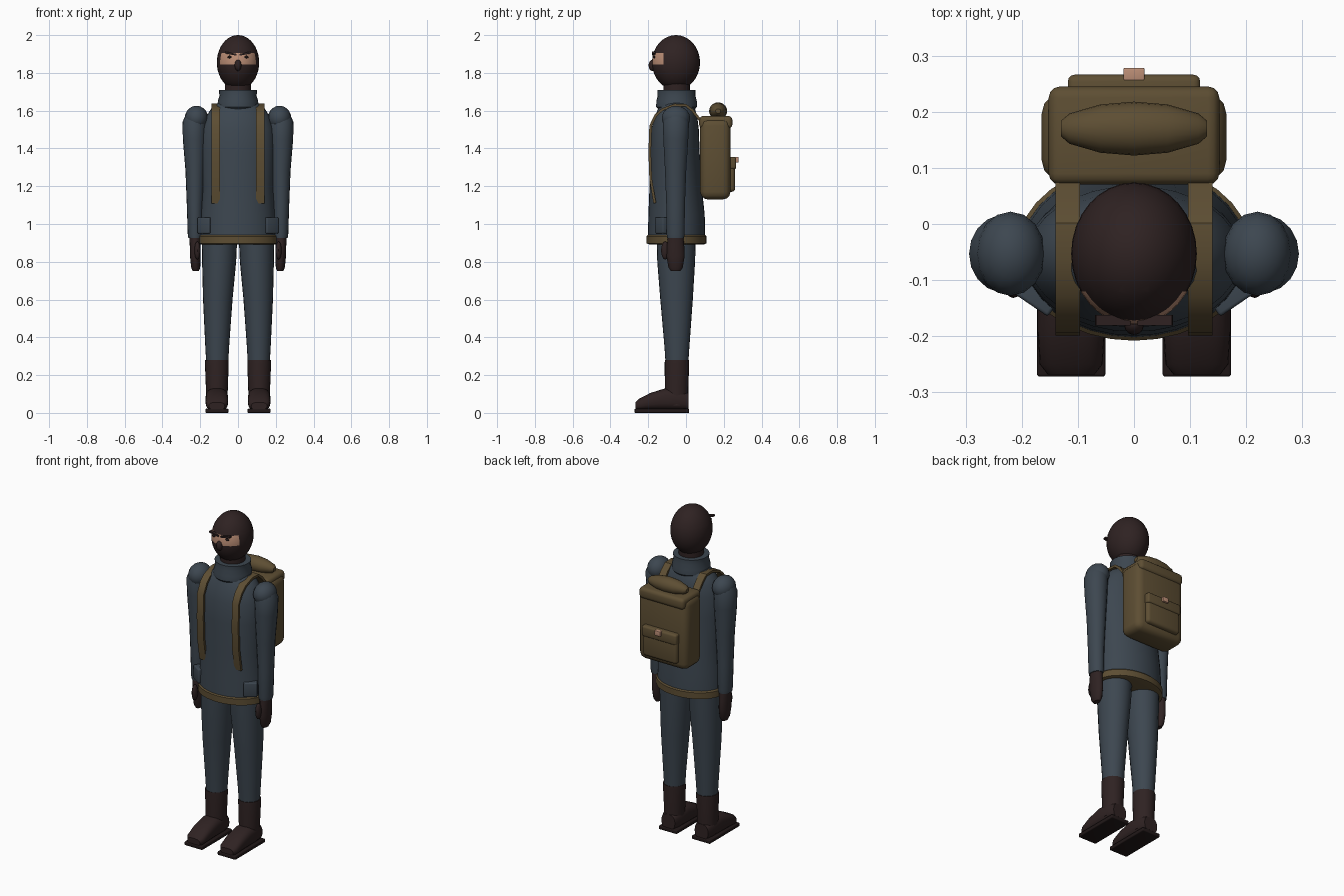
import bpy, bmesh, math
from mathutils import Vector, Matrix

if "Cube" in bpy.data.objects:
    bpy.data.objects.remove(bpy.data.objects["Cube"], do_unlink=True)


def material(name, rgb):
    m = bpy.data.materials.new(name)
    m.use_nodes = True
    m.diffuse_color = (*rgb, 1)
    m.node_tree.nodes["Principled BSDF"].inputs["Base Color"].default_value = (*rgb, 1)
    return m


BLUE = material("slate blue cloth", (.046, .062, .080))
BROWN = material("brown canvas", (.110, .076, .033))
DARK = material("dark knit and leather", (.028, .016, .016))
SOLE = material("black rubber", (.015, .009, .009))
SKIN = material("skin", (.50, .27, .18))


def finish(name, bm, mats, angle=40):
    bmesh.ops.recalc_face_normals(bm, faces=bm.faces)
    mesh = bpy.data.meshes.new(name)
    bm.to_mesh(mesh)
    bm.free()
    ob = bpy.data.objects.new(name, mesh)
    bpy.context.collection.objects.link(ob)
    for m in mats:
        mesh.materials.append(m)
    bpy.ops.object.select_all(action='DESELECT')
    ob.select_set(True)
    bpy.context.view_layer.objects.active = ob
    bpy.ops.object.shade_smooth_by_angle(angle=math.radians(angle))
    return ob


def loft(name, rings, mat, axis='Z', sides=24, power=1.0):
    """Each ring: position on the axis, centre a, centre b, radius a, radius b."""
    bm = bmesh.new()
    loops = []
    for pos, ca, cb, ra, rb in rings:
        loop = []
        for i in range(sides):
            t = math.tau * i / sides
            c, s = math.cos(t), math.sin(t)
            a = ca + ra * math.copysign(abs(c) ** power, c)
            b = cb + rb * math.copysign(abs(s) ** power, s)
            p = {'Z': (a, b, pos), 'Y': (a, pos, b), 'X': (pos, a, b)}[axis]
            loop.append(bm.verts.new(p))
        loops.append(loop)
    for lo, hi in zip(loops, loops[1:]):
        for i in range(sides):
            j = (i + 1) % sides
            bm.faces.new((lo[i], lo[j], hi[j], hi[i]))
    bm.faces.new(loops[0])
    bm.faces.new(loops[-1])
    return finish(name, bm, [mat])


def ellipsoid(name, centre, radii, mat, sides=20):
    bm = bmesh.new()
    bmesh.ops.create_uvsphere(bm, u_segments=sides, v_segments=sides // 2 + 2, radius=1)
    bmesh.ops.transform(bm, matrix=Matrix.Translation(centre) @ Matrix.Diagonal((*radii, 1)), verts=bm.verts)
    return finish(name, bm, [mat])


def box(name, lo, hi, mat, bevel=0.0, turn=0.0, axis='Y'):
    lo, hi = Vector(lo), Vector(hi)
    bm = bmesh.new()
    bmesh.ops.create_cube(bm, size=1)
    mat4 = (Matrix.Translation((lo + hi) / 2) @ Matrix.Rotation(turn, 4, axis)
            @ Matrix.Diagonal((*(hi - lo), 1)))
    bmesh.ops.transform(bm, matrix=mat4, verts=bm.verts)
    if bevel:
        bmesh.ops.bevel(bm, geom=bm.edges[:], offset=bevel, segments=3, profile=.5, affect='EDGES')
    return finish(name, bm, [mat])


def ribbon(name, x, width, path, thick, mat):
    """Flat band running through (y, z) points."""
    bm = bmesh.new()
    pts = [Vector((0, y, z)) for y, z in path]
    loops = []
    for i, p in enumerate(pts):
        d = (pts[min(i + 1, len(pts) - 1)] - pts[max(i - 1, 0)]).normalized()
        n = Vector((0, -d.z, d.y)) * thick / 2
        loops.append([bm.verts.new(p + n * k + Vector((x + s * width / 2, 0, 0)))
                      for s, k in ((-1, -1), (1, -1), (1, 1), (-1, 1))])
    for a, b in zip(loops, loops[1:]):
        for i in range(4):
            bm.faces.new((a[i], a[(i + 1) % 4], b[(i + 1) % 4], b[i]))
    bm.faces.new(loops[0])
    bm.faces.new(loops[-1])
    return finish(name, bm, [mat], 30)


# Hooded head: the eye opening is cut in and coloured by position
bm = bmesh.new()
bmesh.ops.create_uvsphere(bm, u_segments=32, v_segments=20, radius=1)
bmesh.ops.transform(bm, matrix=Matrix.Translation((0, -.053, 1.855)) @ Matrix.Diagonal((.112, .127, .145, 1)),
                    verts=bm.verts)
for co, no in (((0, 0, 1.845), (0, 0, 1)), ((0, 0, 1.905), (0, 0, 1)), ((0, -.12, 0), (0, 1, 0))):
    bmesh.ops.bisect_plane(bm, geom=bm.verts[:] + bm.edges[:] + bm.faces[:], plane_co=co, plane_no=no)
for f in bm.faces:
    c = f.calc_center_median()
    f.material_index = int(1.845 < c.z < 1.905 and c.y < -.12)
finish("hooded_head", bm, [DARK, SKIN])
ellipsoid("covered_nose", (0, -.178, 1.84), (.018, .02, .03), DARK, 12)
loft("neck", [(1.62, 0, -.05, .07, .07), (1.78, 0, -.05, .07, .07)], DARK)

# Jacket, collar and hem
loft("jacket", [(.91, 0, -.05, .203, .152), (1.05, 0, -.05, .198, .149), (1.2, 0, -.055, .187, .138),
                (1.38, 0, -.06, .195, .132), (1.5, 0, -.058, .19, .126), (1.57, 0, -.053, .168, .112),
                (1.61, 0, -.05, .142, .098), (1.65, 0, -.05, .095, .08)], BLUE, sides=32)
loft("collar", [(1.6, 0, -.05, .09, .09), (1.62, 0, -.05, .108, .108), (1.65, 0, -.05, .107, .107),
                (1.68, 0, -.05, .098, .1), (1.71, 0, -.05, .102, .1), (1.71, 0, -.05, .075, .075)], BLUE)
loft("jacket_hem", [(.892, 0, -.05, .195, .145), (.897, 0, -.05, .21, .158), (.935, 0, -.05, .21, .158),
                    (.945, 0, -.05, .2, .148)], BROWN, sides=32)

for side, s in (("left", 1), ("right", -1)):
    # Face details
    ellipsoid(side + "_eye", (s * .045, -.168, 1.884), (.012, .006, .007), SOLE, 10)
    box(side + "_brow", (s * .038 - .031, -.181, 1.897), (s * .038 + .031, -.162, 1.907), DARK,
        turn=-s * .2)

    # Arm
    ellipsoid(side + "_shoulder", (s * .22, -.053, 1.56), (.062, .075, .066), BLUE, 16)
    loft(side + "_sleeve", [(.925, s * .227, -.055, .036, .045), (.945, s * .227, -.055, .039, .048),
                            (1.1, s * .228, -.055, .043, .05), (1.28, s * .227, -.055, .051, .057),
                            (1.45, s * .23, -.054, .062, .067), (1.54, s * .23, -.053, .064, .07),
                            (1.58, s * .226, -.053, .05, .055)], BLUE, sides=18)
    loft(side + "_glove", [(.75, s * .223, -.055, .016, .025), (.77, s * .224, -.055, .024, .038),
                           (.83, s * .226, -.055, .028, .048), (.88, s * .227, -.055, .028, .046),
                           (.94, s * .227, -.055, .032, .04)], DARK, sides=16)
    ellipsoid(side + "_thumb", (s * .215, -.11, .86), (.016, .022, .048), DARK, 12)

    # Hip pocket flap
    box(side + "_hip_pocket", (s * .165 - .038, -.15, .95), (s * .165 + .038, -.08, 1.035), BLUE, .006,
        s * .6, 'Z')

    # Leg and boot
    loft(side + "_trouser_leg", [(.26, s * .11, -.048, .058, .06), (.35, s * .11, -.048, .063, .066),
                                 (.6, s * .107, -.05, .078, .086), (.8, s * .1, -.052, .09, .1),
                                 (.93, s * .098, -.052, .094, .104)], BLUE)
    loft(side + "_boot_shaft", [(.04, s * .112, -.05, .056, .062), (.13, s * .112, -.05, .058, .062),
                                (.26, s * .112, -.048, .063, .065), (.28, s * .112, -.048, .062, .064)], DARK)
    loft(side + "_boot_foot", [(-.268, s * .112, .036, .042, .02), (-.25, s * .112, .044, .056, .03),
                               (-.19, s * .112, .06, .06, .045), (-.11, s * .112, .072, .06, .058),
                               (-.03, s * .112, .07, .058, .056), (.012, s * .112, .06, .045, .045)],
         DARK, axis='Y', power=.75)
    box(side + "_boot_sole", (s * .112 - .061, -.272, 0), (s * .112 + .061, .017, .022), SOLE, .005)

    # Pack strap over the shoulder
    ribbon(side + "_strap", s * .118, .044,
           [(-.165, 1.11), (-.187, 1.24), (-.192, 1.38), (-.187, 1.52), (-.16, 1.575), (-.125, 1.606),
            (-.06, 1.63), (0, 1.628), (.035, 1.6), (.09, 1.53)], .014, BROWN)

# Backpack
box("pack_body", (-.165, .075, 1.13), (.165, .235, 1.56), BROWN, .04)
box("pack_lid", (-.152, .07, 1.505), (.152, .245, 1.572), BROWN, .02)
box("pack_pocket", (-.115, .2, 1.17), (.115, .26, 1.345), BROWN, .018)
box("pocket_flap", (-.118, .2, 1.29), (.118, .266, 1.355), BROWN, .012)
box("pocket_buckle", (-.019, .255, 1.325), (.019, .278, 1.355), SKIN, .003)
loft("bedroll", [(-.13, .17, 1.598, .014, .012), (-.115, .17, 1.598, .027, .025), (-.06, .17, 1.598, .043, .041),
                 (0, .17, 1.598, .048, .046), (.06, .17, 1.598, .043, .041), (.115, .17, 1.598, .027, .025),
                 (.13, .17, 1.598, .014, .012)], BROWN, axis='X', sides=20)
